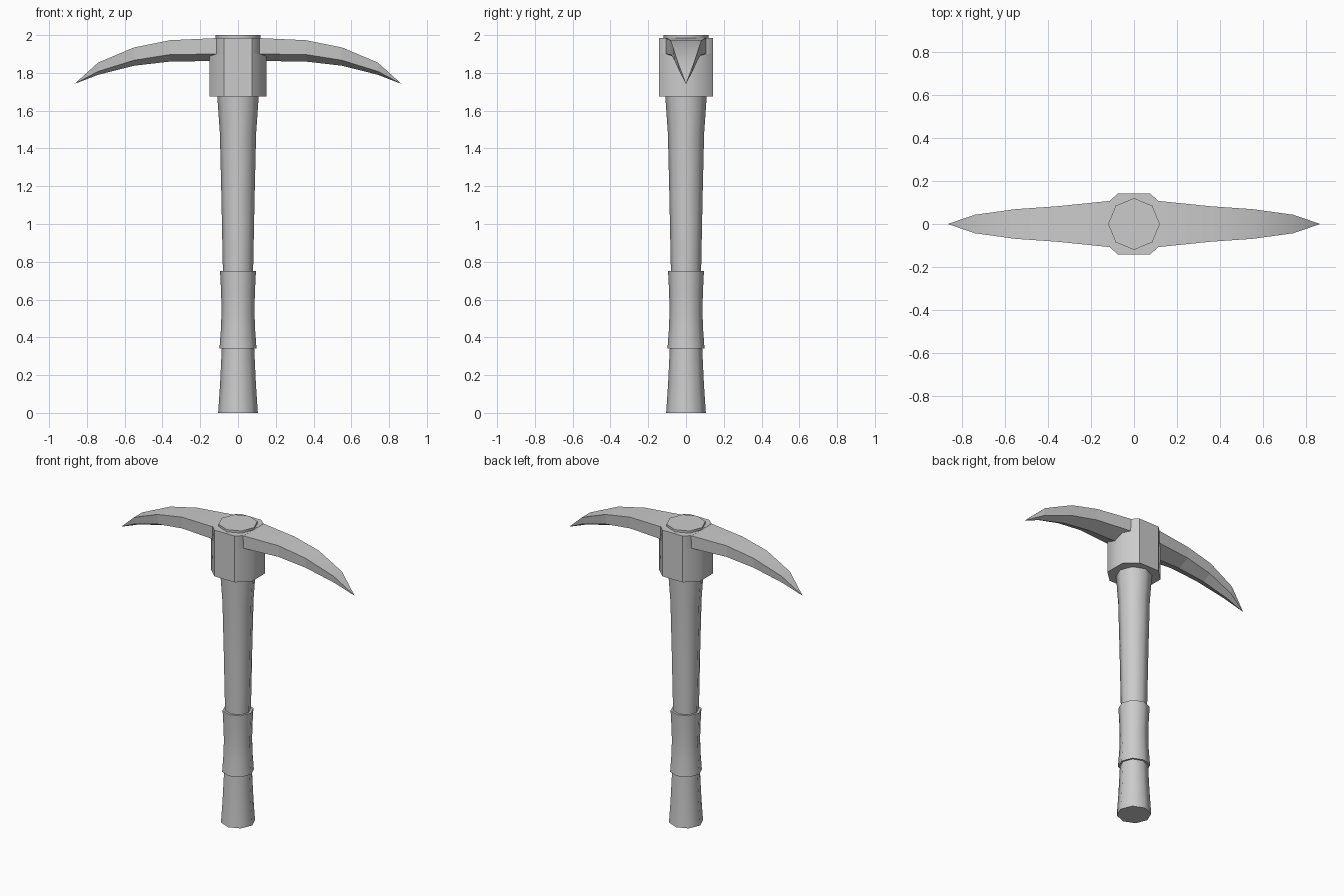
import bpy, bmesh, math

cube = bpy.data.objects.get("Cube")
if cube:
    bpy.data.objects.remove(cube)

grey = bpy.data.materials.new("plain grey")
grey.use_nodes = True
grey.diffuse_color = (0.6, 0.6, 0.6, 1)
grey.node_tree.nodes["Principled BSDF"].inputs["Base Color"].default_value = (0.6, 0.6, 0.6, 1)


def loft(name, rings, closed_tips=False, sharp_rule=None, angle=50):
    """Skin a list of equal-sized point rings and cap both ends."""
    bm = bmesh.new()
    loops = [[bm.verts.new(p) for p in ring] for ring in rings]
    n = len(loops[0])
    for a, b in zip(loops, loops[1:]):
        for i in range(n):
            j = (i + 1) % n
            bm.faces.new((a[i], a[j], b[j], b[i]))
    if closed_tips:
        bmesh.ops.remove_doubles(bm, verts=bm.verts[:], dist=0.0005)
    else:
        bm.faces.new(loops[0])
        bm.faces.new(loops[-1])
    bmesh.ops.recalc_face_normals(bm, faces=bm.faces[:])
    for f in bm.faces:
        f.smooth = True
    for e in bm.edges:
        mid = (e.verts[0].co + e.verts[1].co) / 2
        steep = e.calc_face_angle(0) > math.radians(angle)
        e.smooth = not (steep or (sharp_rule and sharp_rule(mid)))
    mesh = bpy.data.meshes.new(name)
    bm.to_mesh(mesh)
    bm.free()
    mesh.materials.append(grey)
    obj = bpy.data.objects.new(name, mesh)
    bpy.context.collection.objects.link(obj)
    return obj


def octagon(r, z):
    return [(r * math.cos(k * math.pi / 4), r * math.sin(k * math.pi / 4), z) for k in range(8)]


# Handle: flared butt, slim waist, widening through the head
handle = [(0.105, 0), (0.095, 0.15), (0.086, 0.34), (0.078, 0.55), (0.08, 0.75),
          (0.088, 1.15), (0.096, 1.48), (0.11, 1.68), (0.12, 2.0)]
loft("handle", [octagon(r, z) for r, z in handle])

# Waisted sleeve around the handle
grip = [(0.098, 0.34), (0.09, 0.45), (0.087, 0.55), (0.09, 0.65), (0.095, 0.75)]
loft("grip_sleeve", [octagon(r, z) for r, z in grip])

# Chamfered collar of the head, crisp along its front and back plates
outline = [(0.152, 0.07), (0.075, 0.142), (-0.075, 0.142), (-0.152, 0.07),
           (-0.152, -0.07), (-0.075, -0.142), (0.075, -0.142), (0.152, -0.07)]
# Shoulders pull in at the top, where the blades meet the collar
top_outline = [(math.copysign(min(abs(x), 0.116), x),
                math.copysign(max(abs(y), 0.104), y)) for x, y in outline]
loft("head_collar", [[(x, y, 1.675) for x, y in outline],
                     [(x, y, 1.9) for x, y in outline],
                     [(x, y, 1.9) for x, y in top_outline],
                     [(x, y, 1.985) for x, y in top_outline]],
     sharp_rule=lambda m: abs(m.y) > 0.12)

# Curved blades: x, top half width, side half width, top z, side z, keel z
stations = [(0.0, 0.118, 0.116, 1.984, 1.9, 1.865),
            (0.115, 0.107, 0.105, 1.984, 1.9, 1.863),
            (0.36, 0.082, 0.08, 1.973, 1.897, 1.86),
            (0.55, 0.069, 0.062, 1.935, 1.867, 1.838),
            (0.74, 0.043, 0.035, 1.855, 1.808, 1.79),
            (0.865, 0, 0, 1.742, 1.742, 1.742)]


def section(s, side):
    x, wt, ws, zt, zs, zk = s
    return [(side * x, y, z) for y, z in
            ((wt, zt), (-wt, zt), (-ws, zs), (0, zk), (ws, zs))]


rings = [section(s, -1) for s in reversed(stations)] + [section(s, 1) for s in stations[1:]]
loft("pick_blades", rings, closed_tips=True, angle=32, sharp_rule=lambda m: abs(m.y) > 0.02 and m.z > 1.8)
